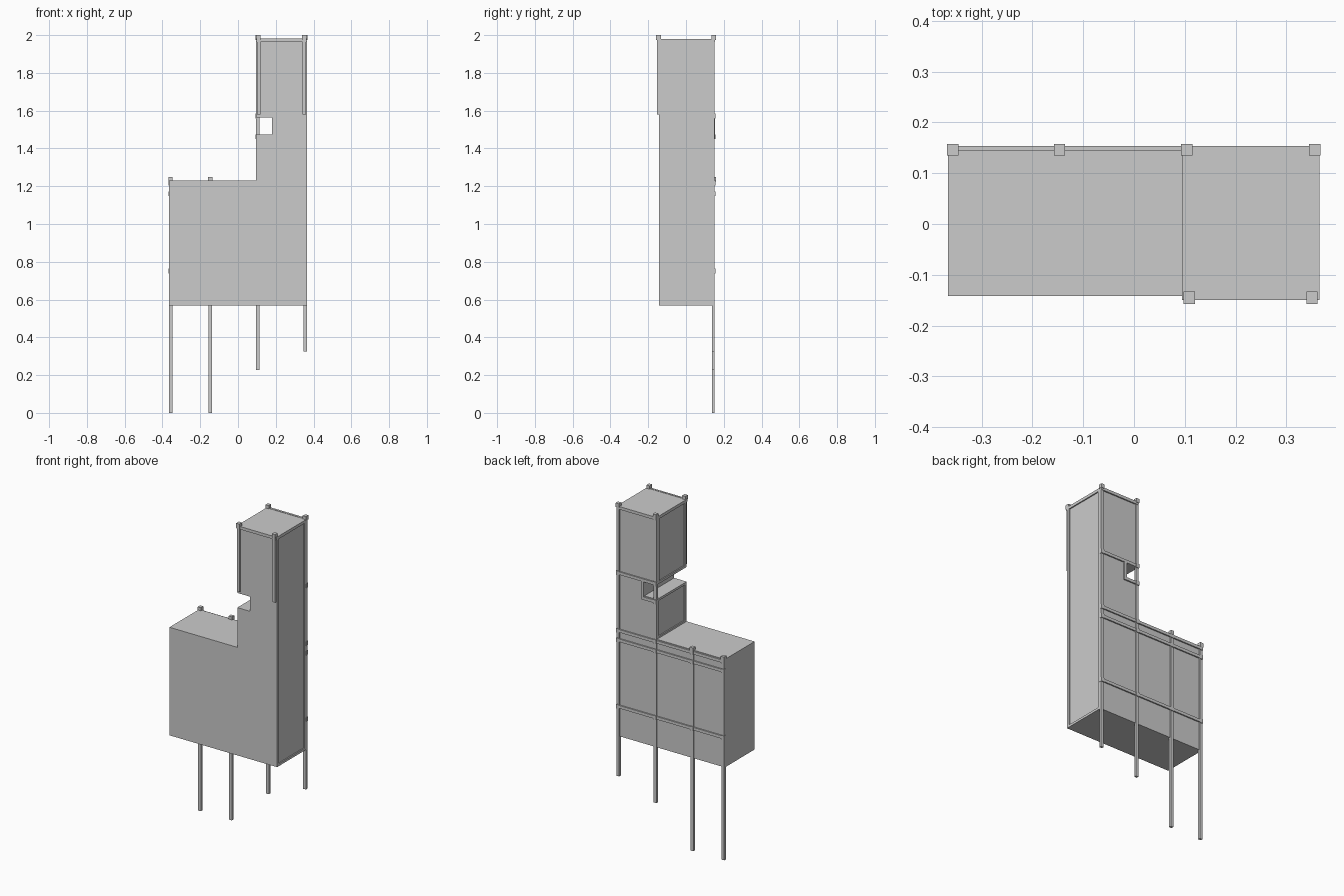
import bpy, bmesh

if "Cube" in bpy.data.objects:
    bpy.data.objects.remove(bpy.data.objects["Cube"])

grey = bpy.data.materials.new("plain grey")
grey.diffuse_color = (0.6, 0.6, 0.6, 1)
grey.use_nodes = True
grey.node_tree.nodes["Principled BSDF"].inputs["Base Color"].default_value = grey.diffuse_color


def add_object(name, bm):
    bmesh.ops.recalc_face_normals(bm, faces=bm.faces)
    mesh = bpy.data.meshes.new(name)
    bm.to_mesh(mesh)
    bm.free()
    mesh.materials.append(grey)
    obj = bpy.data.objects.new(name, mesh)
    bpy.context.collection.objects.link(obj)
    return obj


def box(name, x0, x1, y0, y1, z0, z1):
    bm = bmesh.new()
    bmesh.ops.create_cube(bm, size=1)
    for v in bm.verts:
        v.co = ((x0 + x1) / 2 + v.co.x * (x1 - x0),
                (y0 + y1) / 2 + v.co.y * (y1 - y0),
                (z0 + z1) / 2 + v.co.z * (z1 - z0))
    return add_object(name, bm)


FRONT, BACK = -0.142, 0.146

# Main wall: stepped profile with the notch in the tower, extruded in depth
profile = [(-0.366, 0.568), (0.358, 0.568), (0.358, 1.98), (0.102, 1.98),
           (0.102, 1.565), (0.18, 1.565), (0.18, 1.475), (0.102, 1.475),
           (0.102, 1.231), (-0.366, 1.231)]
bm = bmesh.new()
face = bm.faces.new([bm.verts.new((x, FRONT, z)) for x, z in profile])
out = bmesh.ops.extrude_face_region(bm, geom=[face])
bmesh.ops.translate(bm, vec=(0, BACK - FRONT, 0),
                    verts=[g for g in out["geom"] if isinstance(g, bmesh.types.BMVert)])
add_object("stepped_body", bm)


# Raised rectangular rims on the side faces
def side_rim(name, x0, x1, z0, z1, w=0.018):
    box(name + "_bottom", x0, x1, FRONT, BACK, z0, z0 + w * 0.8)
    box(name + "_top", x0, x1, FRONT, BACK, z1 - w, z1)
    box(name + "_front", x0, x1, FRONT, FRONT + w, z0, z1)
    box(name + "_back", x0, x1, BACK - w - 0.005, BACK, z0, z1)


side_rim("right_rim", 0.357, 0.365, 0.568, 1.98)
side_rim("tower_left_rim", 0.095, 0.103, 1.565, 1.98)
side_rim("lower_left_rim", 0.095, 0.103, 1.231, 1.475, 0.014)


# Rear posts with caps: centre x, bottom, top
posts = [(-0.357, 0.0, 1.25), (-0.147, 0.0, 1.25),
         (0.104, 0.228, 2.0), (0.356, 0.324, 2.0)]
for i, (x, z0, z1) in enumerate(posts):
    box(f"rear_post_{i}", x - 0.009, x + 0.009, 0.137, 0.152, z0, z1 - 0.01)
    box(f"rear_post_cap_{i}", x - 0.011, x + 0.011, 0.135, 0.158, z1 - 0.025, z1)

# Front tower posts with caps
for i, x in enumerate((0.109, 0.351)):
    box(f"front_post_{i}", x - 0.009, x + 0.009, -0.153, -0.137, 1.58, 1.99)
    box(f"front_post_cap_{i}", x - 0.011, x + 0.011, -0.158, -0.133, 1.975, 2.0)

# Rear rails: z, left end, right end, with clamps wherever they cross a post
rails = [(0.752, -0.366, 0.365), (1.16, -0.366, 0.365), (1.218, -0.366, 0.365),
         (1.462, 0.095, 0.198), (1.572, 0.095, 0.365), (1.973, 0.095, 0.365)]
for i, (z, x0, x1) in enumerate(rails):
    box(f"rear_rail_{i}", x0, x1, 0.14, 0.154, z - 0.009, z + 0.009)
    for j, (x, _, top) in enumerate(posts):
        if x0 < x < x1 and z < min(top, 1.9):
            box(f"rail_clamp_{i}_{j}", x - 0.0105, x + 0.0105, 0.14, 0.157,
                z - 0.013, z + 0.013)

# Short upright beside the notch
box("notch_post", 0.18, 0.198, 0.14, 0.154, 1.455, 1.58)

# Rail across the top of the tower front
box("front_top_rail", 0.095, 0.365, -0.15, -0.138, 1.964, 1.982)
